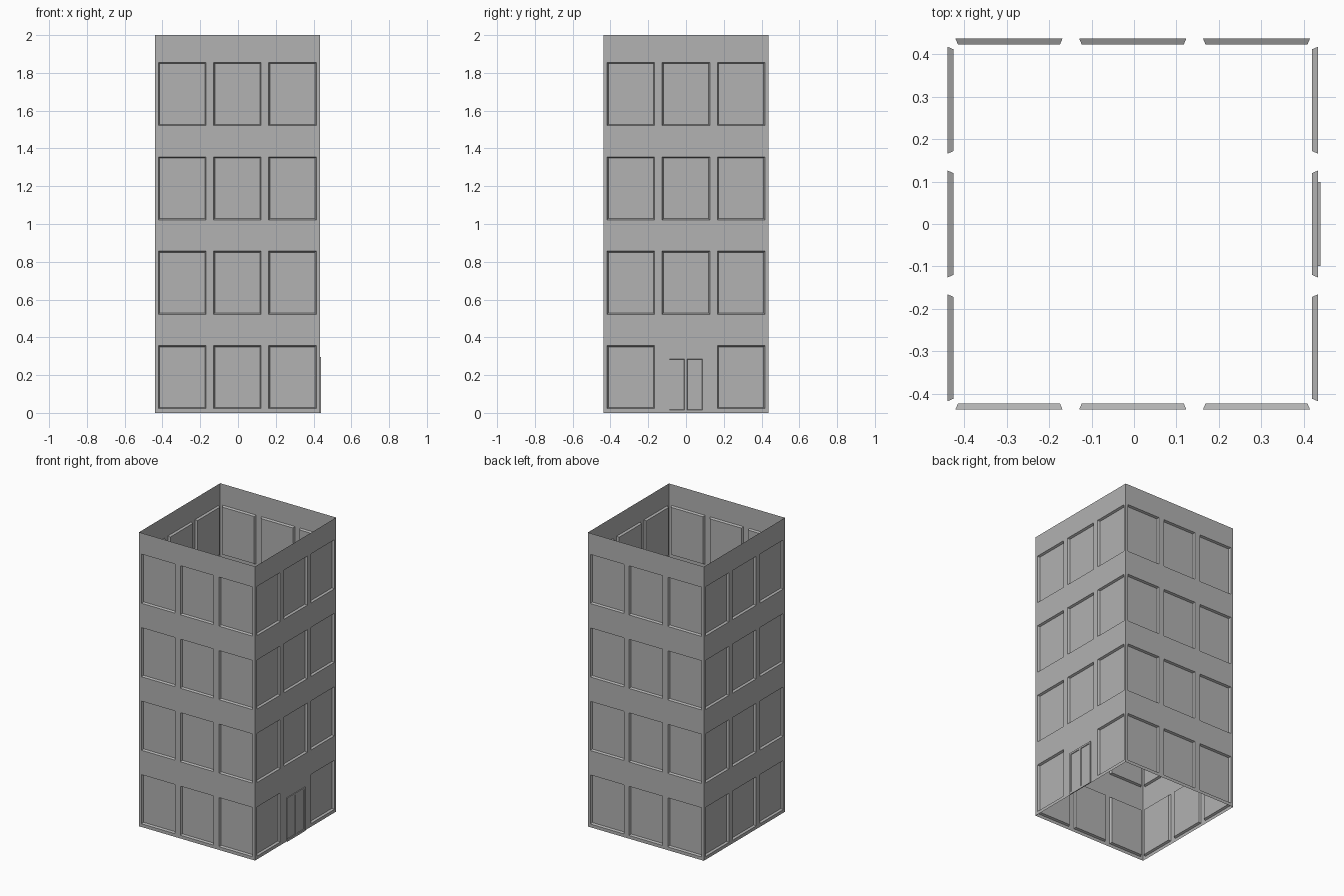
import bpy, bmesh, math
from mathutils import Matrix, Vector

if "Cube" in bpy.data.objects:
    bpy.data.objects.remove(bpy.data.objects["Cube"])

HALF = 0.4365                          # half width of the square tower
CENTRE = Vector((-0.003, 0, 0))        # the door projects on +x, so the shell sits slightly off

GREY = bpy.data.materials.new("dark_grey")
GREY.diffuse_color = (0.445, 0.445, 0.445, 1)
GREY.use_nodes = True
GREY.node_tree.nodes["Principled BSDF"].inputs["Base Color"].default_value = GREY.diffuse_color


def add_sheet(bm, us, zs, recesses, y, depth, taper):
    """Grid sheet facing -y; cells listed in recesses become tapered sunken panels."""
    for i in range(len(us) - 1):
        for j in range(len(zs) - 1):
            u0, u1, z0, z1 = us[i], us[i + 1], zs[j], zs[j + 1]
            outer = [bm.verts.new(c) for c in
                     ((u0, y, z0), (u1, y, z0), (u1, y, z1), (u0, y, z1))]
            if (i, j) not in recesses:
                bm.faces.new(outer)
                continue
            t, yd = taper, y + depth
            inner = [bm.verts.new(c) for c in
                     ((u0 + t, yd, z0 + t), (u1 - t, yd, z0 + t),
                      (u1 - t, yd, z1 - t), (u0 + t, yd, z1 - t))]
            bm.faces.new(inner)
            for k in range(4):
                n = (k + 1) % 4
                bm.faces.new((outer[k], outer[n], inner[n], inner[k]))


def finish(bm, name, turn):
    bmesh.ops.remove_doubles(bm, verts=bm.verts, dist=1e-5)
    bm.transform(Matrix.Translation(CENTRE) @ Matrix.Rotation(turn, 4, 'Z'))
    me = bpy.data.meshes.new(name)
    bm.to_mesh(me)
    bm.free()
    me.materials.append(GREY)
    ob = bpy.data.objects.new(name, me)
    bpy.context.collection.objects.link(ob)
    return ob


# Window layout: three columns on four floors
cols = [-HALF] + [c + s for c in (-0.2915, 0, 0.2915) for s in (-0.126, 0.126)] + [HALF]
rows = [0] + [0.5 * f + z for f in range(4) for z in (0.022, 0.356)] + [2]

# Four thin walls with recessed windows; the right wall leaves room for the door
for k, name in enumerate(("front_wall", "right_wall", "back_wall", "left_wall")):
    cells = {(i, j) for i in (1, 3, 5) for j in (1, 3, 5, 7)}
    if name == "right_wall":
        cells.discard((3, 1))
    bm = bmesh.new()
    add_sheet(bm, cols, rows, cells, -HALF, 0.014, 0.006)
    finish(bm, name, k * math.pi / 2)

# Double door: shallow raised slab with two sunken leaves
W, TOP, T = 0.099, 0.297, 0.006
bm = bmesh.new()
add_sheet(bm, [-W, -0.0885, -0.0085, 0.0065, 0.0865, W], [0, 0.015, 0.285, TOP],
          {(1, 1), (3, 1)}, -HALF - T, 0.004, 0.002)
yf, yb = -HALF - T, -HALF
for a, b in (((-W, 0), (-W, TOP)), ((-W, TOP), (W, TOP)),
             ((W, TOP), (W, 0)), ((W, 0), (-W, 0))):
    bm.faces.new([bm.verts.new(c) for c in
                  ((a[0], yf, a[1]), (b[0], yf, b[1]), (b[0], yb, b[1]), (a[0], yb, a[1]))])
finish(bm, "double_door", math.pi / 2)
